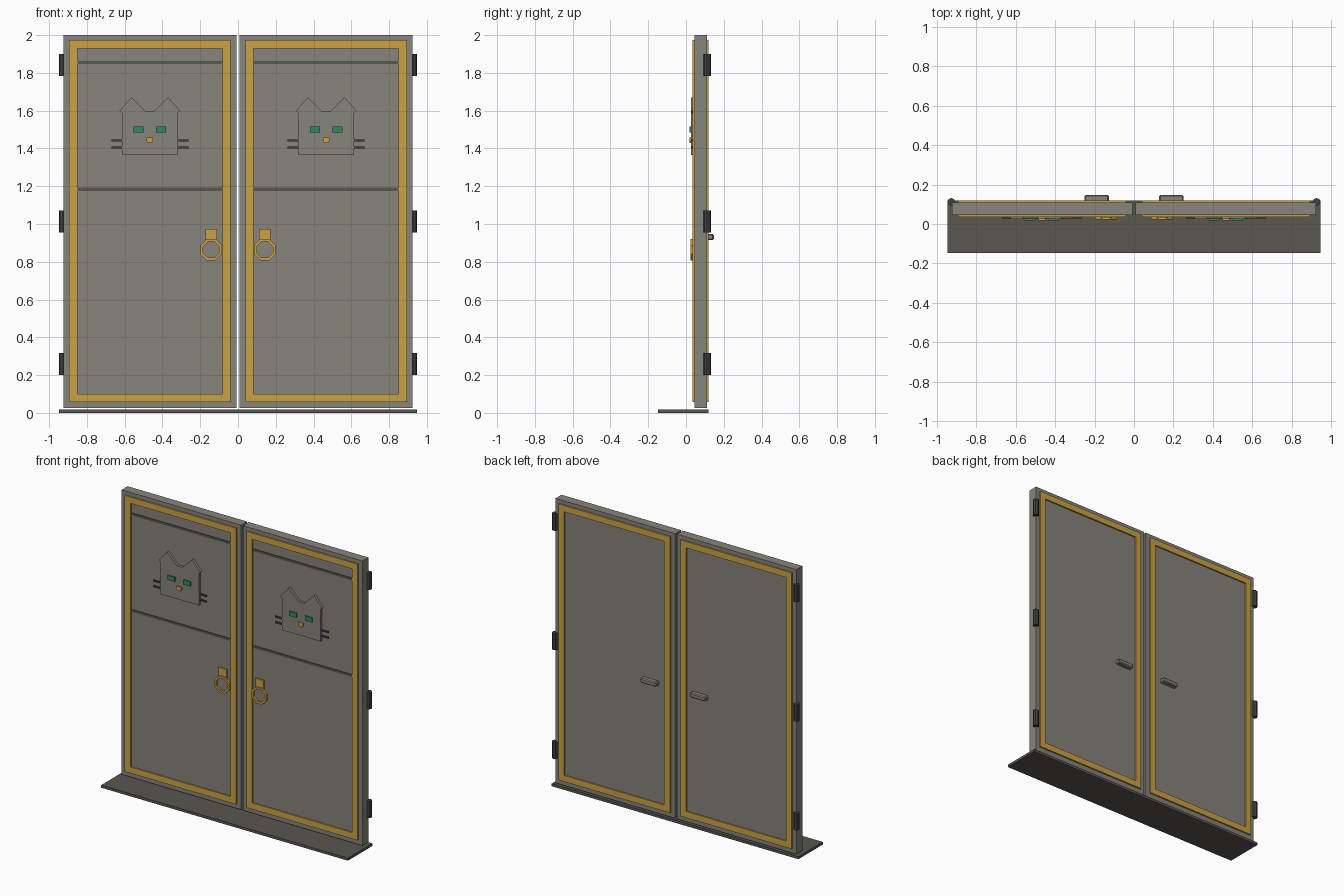
import bpy, bmesh, math
from mathutils import Matrix

if "Cube" in bpy.data.objects:
    bpy.data.objects.remove(bpy.data.objects["Cube"])

def mat(name, rgb):
    m = bpy.data.materials.new(name)
    m.diffuse_color = (*rgb, 1)
    m.use_nodes = True
    m.node_tree.nodes["Principled BSDF"].inputs["Base Color"].default_value = m.diffuse_color
    return m

STONE = mat("stone grey", (.246, .227, .202))
GOLD = mat("gold", (.59, .36, .06))
GREEN = mat("green", (.027, .258, .127))
DARK = mat("dark stone", (.103, .093, .083))
IRON = mat("dark iron", (.055, .052, .05))

def finish(name, bm, m):
    bmesh.ops.recalc_face_normals(bm, faces=bm.faces)
    me = bpy.data.meshes.new(name)
    bm.to_mesh(me)
    bm.free()
    me.materials.append(m)
    ob = bpy.data.objects.new(name, me)
    bpy.context.collection.objects.link(ob)
    return ob

def box(name, x, y, z, m, bevel=0):
    """Box from (min, max) ranges."""
    bm = bmesh.new()
    bmesh.ops.create_cube(bm, size=1)
    for v in bm.verts:
        for i, r in enumerate((x, y, z)):
            v.co[i] = (r[0] + r[1]) / 2 + v.co[i] * (r[1] - r[0])
    if bevel:
        bmesh.ops.bevel(bm, geom=bm.edges[:], offset=bevel, segments=1, affect='EDGES')
    return finish(name, bm, m)

def prism(name, pts, y0, y1, m):
    """Extrude an x-z outline along y."""
    bm = bmesh.new()
    f = bm.faces.new([bm.verts.new((x, y0, z)) for x, z in pts])
    r = bmesh.ops.extrude_face_region(bm, geom=[f])
    for v in r['geom']:
        if isinstance(v, bmesh.types.BMVert):
            v.co.y = y1
    return finish(name, bm, m)

def frame(name, x0, x1, z0, z1, w, y0, y1, m):
    """Closed rectangular border with mitred corners."""
    ring(name, [[(x0, z0), (x1, z0), (x1, z1), (x0, z1)],
                [(x0 + w, z0 + w), (x1 - w, z0 + w), (x1 - w, z1 - w), (x0 + w, z1 - w)]], y0, y1, m)

def ring(name, loops, y0, y1, m):
    """Join outer and inner outlines into a solid band."""
    bm = bmesh.new()
    outer, inner = loops
    sec = [[bm.verts.new((p[0], y, p[1])) for p, y in ((o, y0), (i, y0), (i, y1), (o, y1))]
           for o, i in zip(outer, inner)]
    n = len(sec)
    for k in range(n):
        a, b = sec[k], sec[(k + 1) % n]
        for j in range(4):
            bm.faces.new((a[j], a[(j + 1) % 4], b[(j + 1) % 4], b[j]))
    return finish(name, bm, m)

box("threshold", (-.947, .947), (-.147, .12), (0, .018), DARK)

for s, side in ((-1, "left"), (1, "right")):
    def span(a, b):
        return tuple(sorted((s * a, s * b)))

    # door leaf and gold borders on both faces
    box(f"door_{side}", span(.007, .924), (.045, .11), (.025, 2), STONE)
    x0, x1 = span(.04, .894)
    frame(f"front_trim_{side}", x0, x1, .057, 1.973, .043, .035, .046, GOLD)
    frame(f"back_trim_{side}", x0, x1, .057, 1.973, .043, .109, .12, GOLD)

    # dark horizontal bands
    for i, z in enumerate((1.854, 1.184)):
        box(f"band_{side}_{i}", span(.085, .85), (.04, .046), (z - .008, z + .008), DARK)

    # cat face
    c = s * .467
    box(f"cat_head_{side}", (c - .148, c + .148), (.027, .046), (1.366, 1.597), STONE)
    for e in (-1, 1):
        prism(f"cat_ear_{side}_{e}", [(c + e * .16, 1.6), (c + e * .097, 1.671), (c + e * .022, 1.597),
                                      (c + e * .146, 1.585)], .0265, .046, STONE)
        box(f"cat_eye_{side}_{e}", span(0, 1) and (c + e * .06 - .027, c + e * .06 + .027),
            (.019, .028), (1.484, 1.516), GREEN)
        for z in (1.443, 1.404):
            xs = sorted((c + e * .145, c + e * .204))
            box(f"whisker_{side}_{e}", xs, (.029, .037), (z - .005, z + .005), IRON)
    prism(f"cat_nose_{side}", [(c - .018, 1.459), (c + .018, 1.459), (c + .018, 1.442), (c + .011, 1.43),
                               (c - .011, 1.43), (c - .018, 1.442)], .019, .028, GOLD)

    # ring handle with mounting plate
    h = s * .142
    box(f"handle_plate_{side}", (h - .031, h + .031), (.034, .046), (.91, .973), GOLD)
    ang = [math.pi / 8 + k * math.pi / 4 for k in range(8)]
    ring(f"handle_ring_{side}", [[(h + r * math.cos(a), .864 + r * math.sin(a)) for a in ang]
                                 for r in (.061, .046)], .024, .038, GOLD)

    # inner pull on the back
    box(f"back_pull_{side}", span(.128, .251), (.109, .147), (.915, .947), STONE, .006)

    # hinges
    for i, z in enumerate((.258, 1.013, 1.841)):
        bm = bmesh.new()
        bmesh.ops.create_cone(bm, cap_ends=True, segments=8, radius1=.02, radius2=.02, depth=.116,
                              matrix=Matrix.Translation((s * .927, .112, z)))
        finish(f"hinge_{side}_{i}", bm, IRON)
